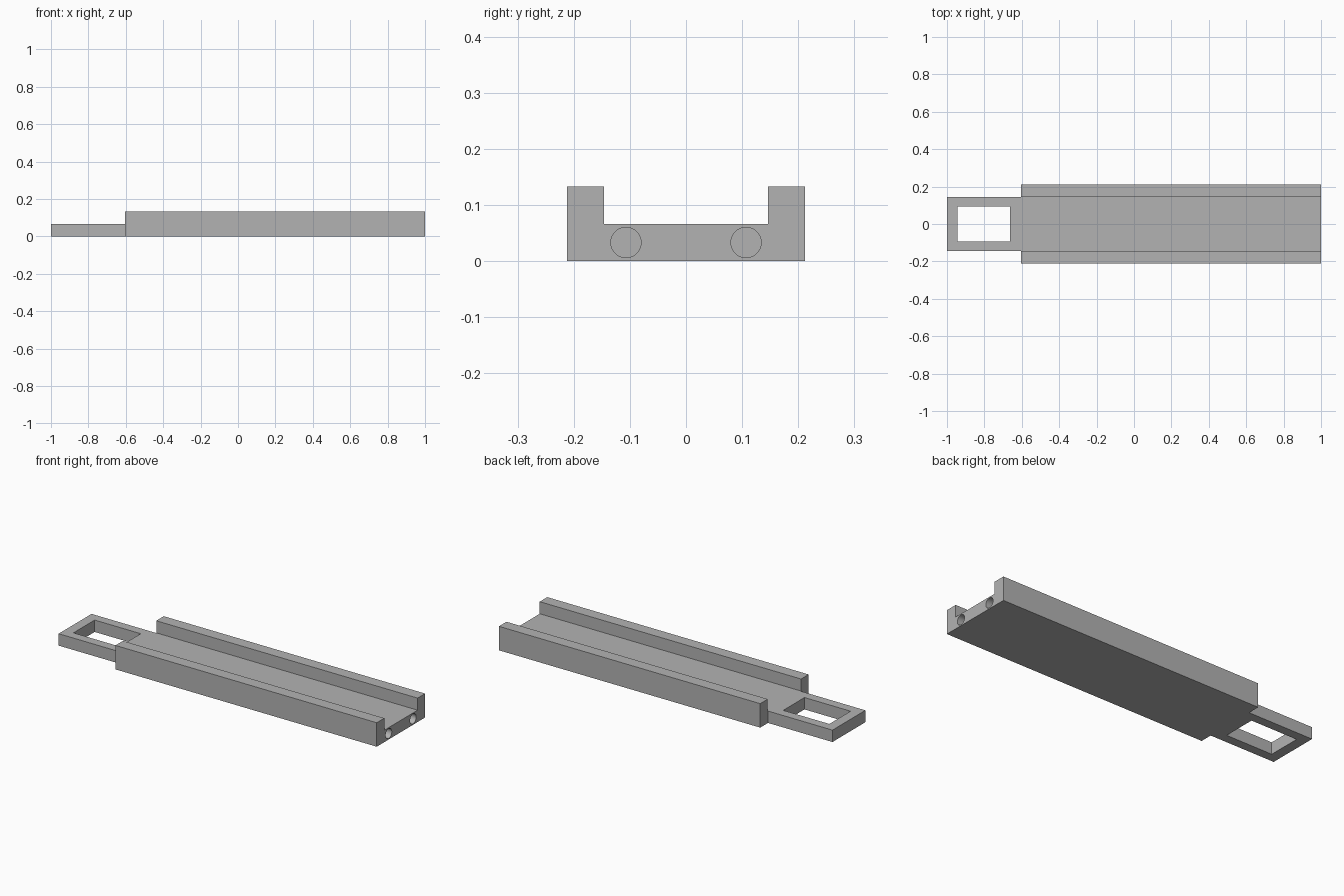
import bpy, bmesh
from mathutils import Matrix

cube = bpy.data.objects.get("Cube")
if cube:
    bpy.data.objects.remove(cube, do_unlink=True)

BODY_X, END_X = -0.604, 1.0      # channel section ends
OUT_Y, IN_Y = 0.212, 0.146       # outer and inner wall faces
FLOOR_Z, WALL_Z = 0.066, 0.133
HOLE_Y, HOLE_Z, HOLE_R, HOLE_DEPTH = 0.107, 0.033, 0.027, 0.4

grey = bpy.data.materials.new("plain grey")
grey.use_nodes = True
colour = (0.45, 0.45, 0.45, 1)
grey.diffuse_color = colour
grey.node_tree.nodes["Principled BSDF"].inputs["Base Color"].default_value = colour


def make_object(name, bm):
    bmesh.ops.recalc_face_normals(bm, faces=bm.faces[:])
    mesh = bpy.data.meshes.new(name)
    bm.to_mesh(mesh)
    bm.free()
    mesh.materials.append(grey)
    obj = bpy.data.objects.new(name, mesh)
    bpy.context.collection.objects.link(obj)
    return obj


def prism(name, outline, direction):
    """Extrude a closed outline along a direction."""
    bm = bmesh.new()
    face = bm.faces.new([bm.verts.new(p) for p in outline])
    out = bmesh.ops.extrude_face_region(bm, geom=[face], use_keep_orig=True)
    moved = [v for v in out["geom"] if isinstance(v, bmesh.types.BMVert)]
    bmesh.ops.translate(bm, verts=moved, vec=direction)
    return make_object(name, bm)


def rectangle(x0, x1, y, z):
    return [(x0, -y, z), (x1, -y, z), (x1, y, z), (x0, y, z)]


def cut(obj, cutter):
    cutter.hide_render = True
    cutter.hide_set(True)
    mod = obj.modifiers.new(cutter.name, 'BOOLEAN')
    mod.operation = 'DIFFERENCE'
    mod.solver = 'EXACT'
    mod.object = cutter
    # Apply the cut and drop the cutter
    bpy.context.view_layer.update()
    graph = bpy.context.evaluated_depsgraph_get()
    obj.data = bpy.data.meshes.new_from_object(obj.evaluated_get(graph))
    obj.modifiers.clear()
    bpy.data.objects.remove(cutter, do_unlink=True)


# Channel section with raised side walls
half = [(OUT_Y, 0), (OUT_Y, WALL_Z), (IN_Y, WALL_Z), (IN_Y, FLOOR_Z)]
profile = half + [(-y, z) for y, z in reversed(half)]
channel = prism("channel_body", [(BODY_X, y, z) for y, z in profile],
                (END_X - BODY_X, 0, 0))

# Round blind holes in the open end
for side, sign in (("right", -1), ("left", 1)):
    bm = bmesh.new()
    bmesh.ops.create_cone(bm, cap_ends=True, segments=48, radius1=HOLE_R,
                          radius2=HOLE_R, depth=2 * HOLE_DEPTH,
                          matrix=Matrix.Translation((END_X, sign * HOLE_Y, HOLE_Z))
                          @ Matrix.Rotation(1.5707963, 4, 'Y'))
    cut(channel, make_object(side + "_hole_cutter", bm))

# Flat end tab with a rectangular window
tab = prism("end_tab", rectangle(-1, BODY_X, 0.144, 0), (0, 0, FLOOR_Z))
cut(tab, prism("window_cutter", rectangle(-0.945, -0.662, 0.093, -0.05),
               (0, 0, 0.2)))

# Smooth bores, crisp edges
for obj in (channel, tab):
    bpy.ops.object.select_all(action='DESELECT')
    obj.select_set(True)
    bpy.context.view_layer.objects.active = obj
    bpy.ops.object.shade_smooth_by_angle()
